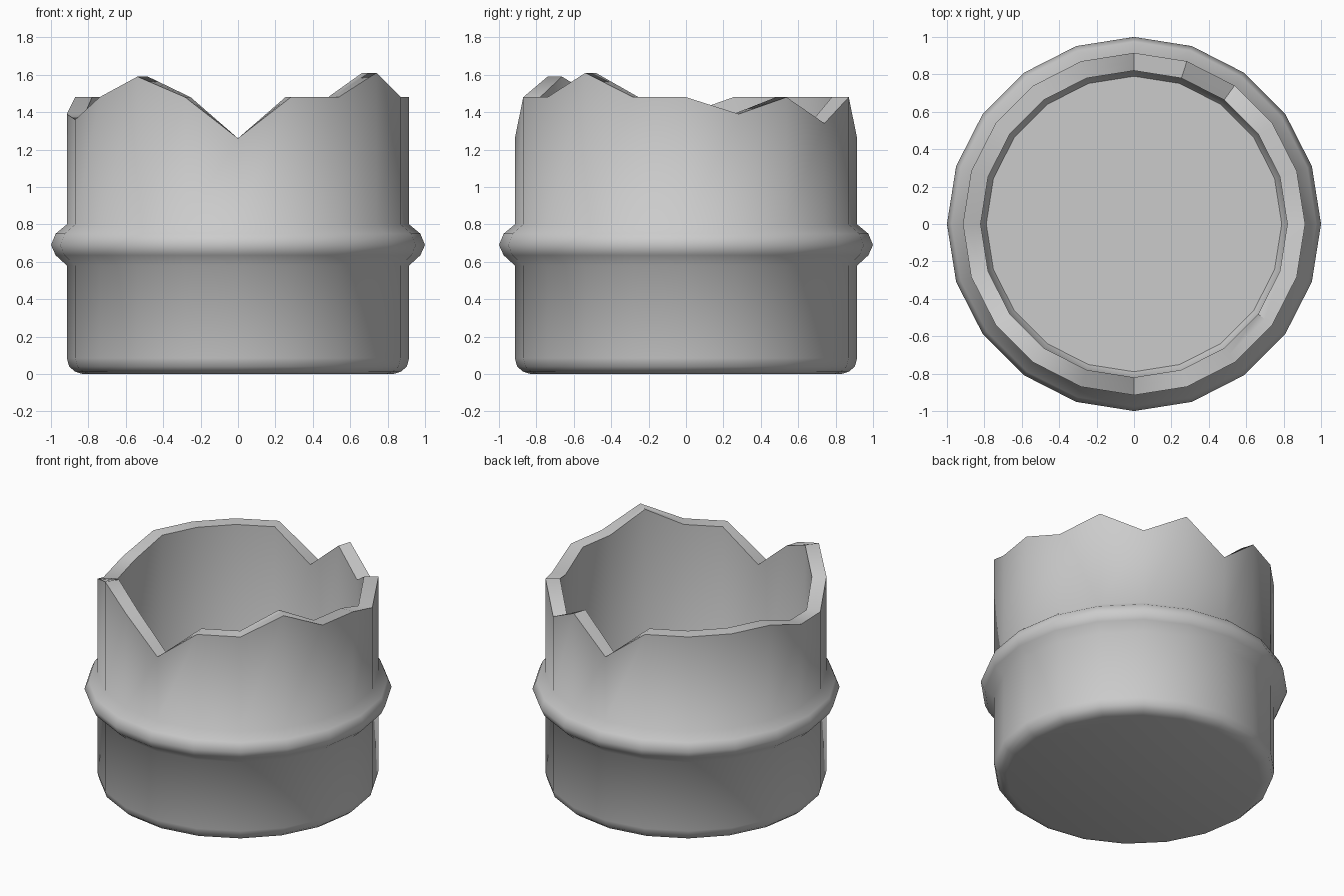
import bpy, bmesh, math

if "Cube" in bpy.data.objects:
    bpy.data.objects.remove(bpy.data.objects["Cube"])

SIDES = 20
# broken rim height at each corner, counter-clockwise from +x
RIM = [1.48, 1.39, 1.48, 1.34, 1.48, 1.26, 1.48, 1.48, 1.48, 1.48,
       1.39, 1.36, 1.48, 1.59, 1.48, 1.26, 1.48, 1.48, 1.61, 1.48]

# profile as (radius, height); None means the jagged rim height
PROFILE = [(0.83, 0.0), (0.87, 0.012), (0.903, 0.04), (0.915, 0.085),
           (0.915, 0.58), (0.975, 0.635), (1.0, 0.69), (0.975, 0.75), (0.915, 0.80),
           (0.915, None), (0.865, None), (0.82, None),
           (0.82, 0.14), (0.79, 0.09)]


def lathe(name, profile, rim, sides):
    bm = bmesh.new()
    loops = []
    for r, z in profile:
        loop = []
        for k in range(sides):
            a = 2 * math.pi * k / sides
            h = rim[k] if z is None else z
            loop.append(bm.verts.new((r * math.cos(a), r * math.sin(a), h)))
        loops.append(loop)
    for lo, hi in zip(loops, loops[1:]):
        for k in range(sides):
            n = (k + 1) % sides
            bm.faces.new((lo[k], lo[n], hi[n], hi[k]))
    # underside and inner floor
    bm.faces.new(loops[0][::-1])
    bm.faces.new(loops[-1])
    bmesh.ops.recalc_face_normals(bm, faces=bm.faces)
    mesh = bpy.data.meshes.new(name)
    bm.to_mesh(mesh)
    bm.free()
    obj = bpy.data.objects.new(name, mesh)
    bpy.context.collection.objects.link(obj)
    return obj


# broken pot: rounded base, raised band, thick jagged wall
pot = lathe("broken_pot", PROFILE, RIM, SIDES)
bpy.context.view_layer.objects.active = pot
pot.select_set(True)
bpy.ops.object.shade_smooth_by_angle(angle=math.radians(50))
